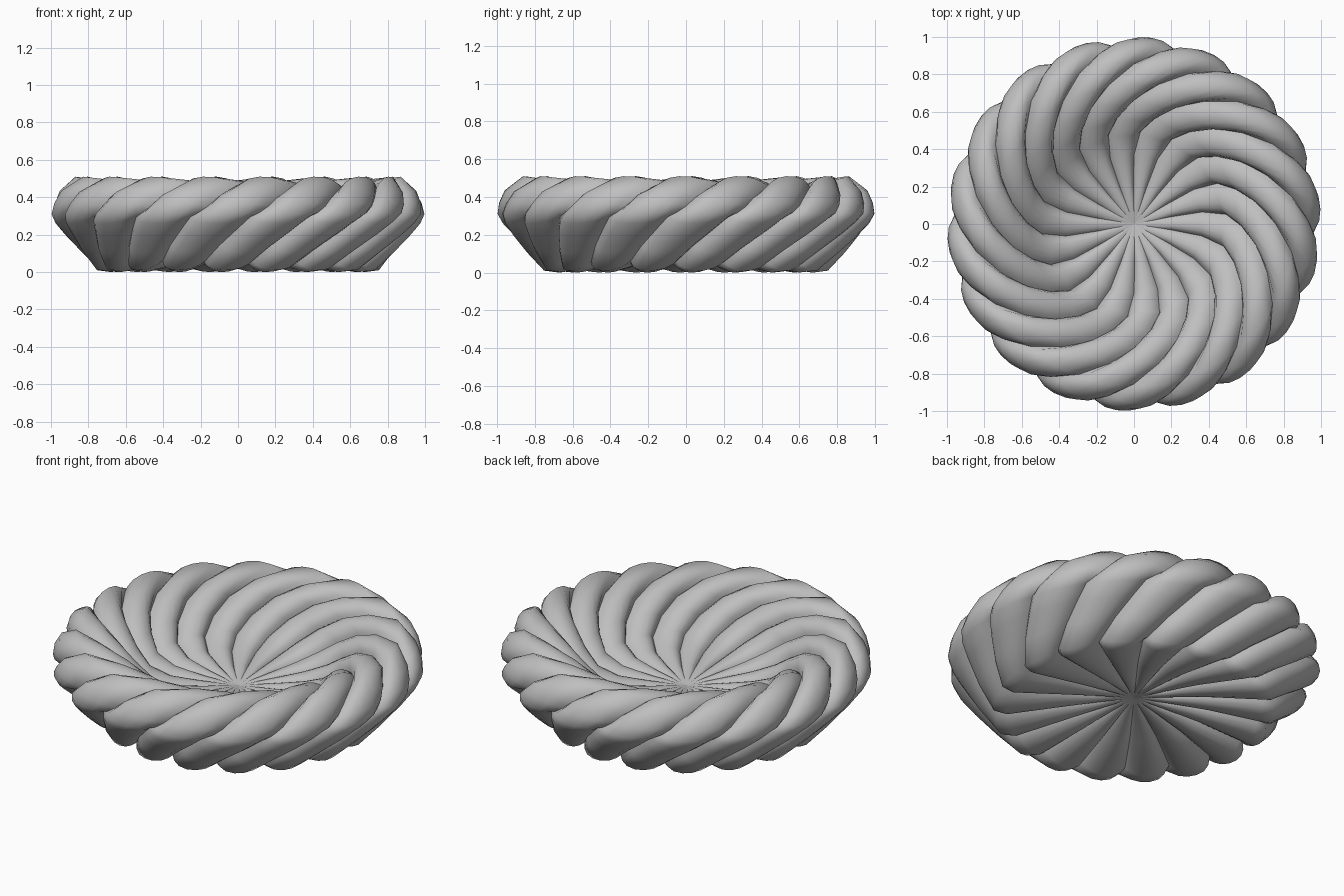
import bpy, bmesh, math

if "Cube" in bpy.data.objects:
    bpy.data.objects.remove(bpy.data.objects["Cube"])

RIBS = 18
PHASE = 11.0  # angle of first seam at the centre, degrees

# Crest line of one rib from the dish centre, over the rim, to the underside:
# radius, height, twist in degrees
PATH = [(0.20, 0.21, 0), (0.36, 0.24, -1), (0.47, 0.285, -5), (0.55, 0.36, -13),
        (0.64, 0.44, -22), (0.74, 0.49, -31), (0.87, 0.51, -41), (0.96, 0.435, -48),
        (0.99, 0.37, -51), (1.0, 0.31, -54), (0.975, 0.26, -57), (0.92, 0.195, -61),
        (0.84, 0.105, -68), (0.755, 0.01, -75), (0.68, 0.0, -77), (0.40, 0.045, -78),
        (0.18, 0.075, -78)]
# Rib cross-section: position across the rib, fullness (0 seam, 1 crest)
SECTION = [(0, 0), (0.07, 0.45), (0.2, 0.84), (0.38, 1), (0.58, 0.96), (0.77, 0.74), (0.92, 0.36)]

bm = bmesh.new()
rings = []
for i, (r, z, tw) in enumerate(PATH):
    a, b = PATH[max(i - 1, 0)], PATH[min(i + 1, len(PATH) - 1)]
    dr, dz = b[0] - a[0], b[1] - a[1]
    length = math.hypot(dr, dz)
    nr, nz = -dz / length, dr / length      # outward normal of the profile
    depth = min(0.06, 0.1 * r)
    ring = []
    for k in range(RIBS):
        for t, full in SECTION:
            ang = math.radians(PHASE + tw + (k + t) * 360 / RIBS)
            d = depth * (1 - full)
            rr, zz = r - nr * d, z - nz * d
            ring.append(bm.verts.new((rr * math.cos(ang), rr * math.sin(ang), max(zz, 0))))
    rings.append(ring)

# Skin the rings
n = len(rings[0])
for a, b in zip(rings, rings[1:]):
    for j in range(n):
        k = (j + 1) % n
        bm.faces.new((a[j], b[j], b[k], a[k]))
# Close dish centre and underside centre
for ring, z in ((rings[0], 0.18), (rings[-1], 0.095)):
    c = bm.verts.new((0, 0, z))
    for j in range(n):
        bm.faces.new((c, ring[j], ring[(j + 1) % n]))
bmesh.ops.recalc_face_normals(bm, faces=bm.faces)

mesh = bpy.data.meshes.new("twisted_bowl")
bm.to_mesh(mesh)
bm.free()
bowl = bpy.data.objects.new("twisted_bowl", mesh)
bpy.context.collection.objects.link(bowl)

mat = bpy.data.materials.new("light grey")
mat.diffuse_color = (0.52, 0.52, 0.52, 1)
mat.use_nodes = True
mat.node_tree.nodes["Principled BSDF"].inputs["Base Color"].default_value = mat.diffuse_color
mesh.materials.append(mat)

bpy.context.view_layer.objects.active = bowl
bowl.select_set(True)
bpy.ops.object.shade_smooth_by_angle(angle=math.radians(50))
